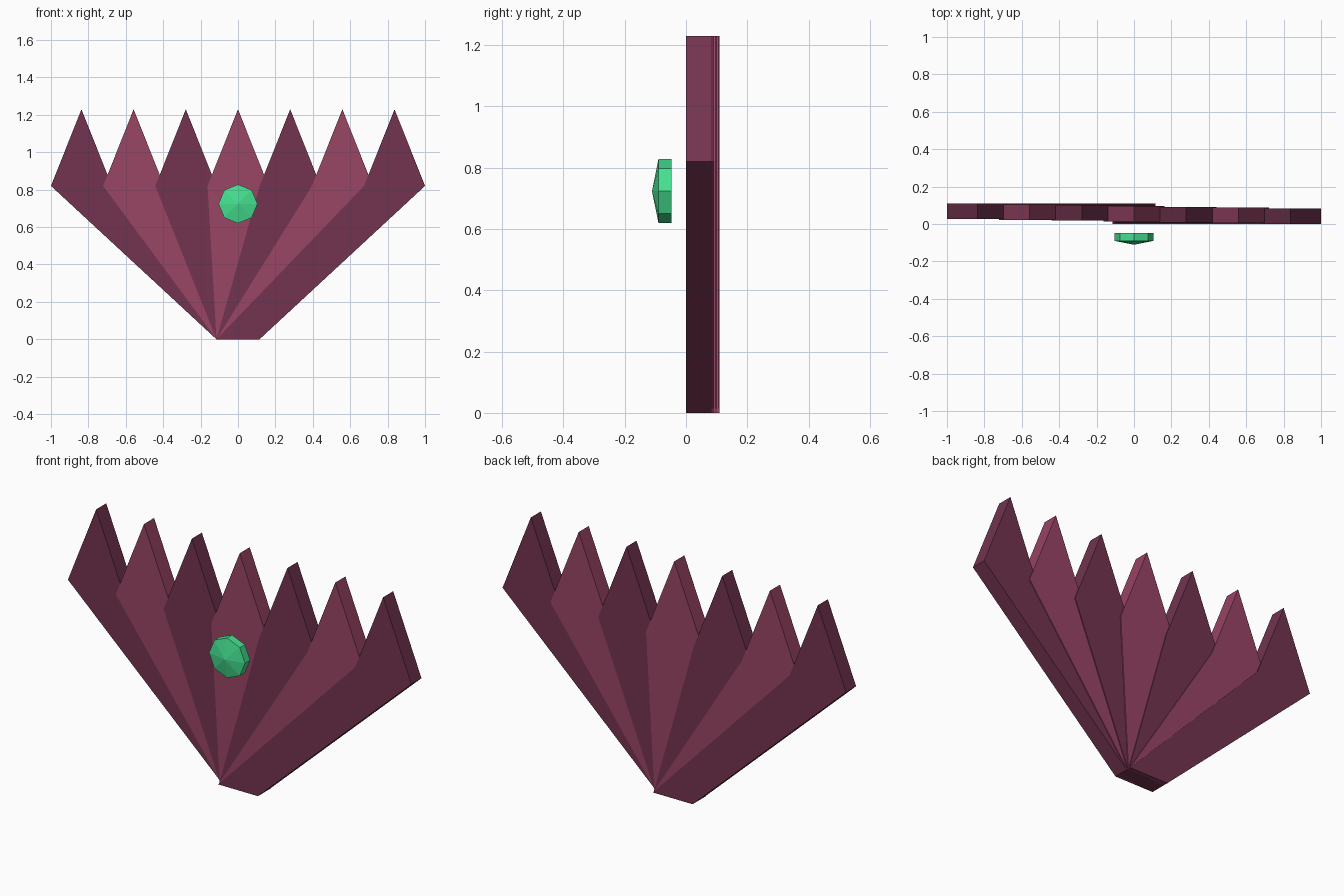
import bpy, bmesh
from math import radians
from mathutils import Matrix

if "Cube" in bpy.data.objects:
    bpy.data.objects.remove(bpy.data.objects["Cube"])


def material(name, rgb):
    m = bpy.data.materials.new(name)
    m.diffuse_color = (*rgb, 1)
    m.use_nodes = True
    m.node_tree.nodes["Principled BSDF"].inputs["Base Color"].default_value = m.diffuse_color
    return m


dark = material("dark_plum", (0.17, 0.034, 0.08))
light = material("light_plum", (0.32, 0.058, 0.13))
green = material("green", (0.06, 0.75, 0.28))


def add_object(name, bm, mat):
    bmesh.ops.recalc_face_normals(bm, faces=bm.faces)
    mesh = bpy.data.meshes.new(name)
    bm.to_mesh(mesh)
    bm.free()
    mesh.materials.append(mat)
    obj = bpy.data.objects.new(name, mesh)
    bpy.context.collection.objects.link(obj)
    return obj


# Fan blades: pointed pleats sharing one base, each stepped slightly forward
COUNT, SPACING, HALF, THICK, STEP = 7, 0.279, 0.163, 0.083, 0.0045
for i in range(COUNT):
    cx = (i - (COUNT - 1) / 2) * SPACING
    y = (COUNT - 1 - i) * STEP
    profile = [(-0.115, 0), (0.115, 0), (cx + HALF, 0.82), (cx, 1.23), (cx - HALF, 0.82)]
    bm = bmesh.new()
    face = bm.faces.new([bm.verts.new((x, y, z)) for x, z in profile])
    ext = bmesh.ops.extrude_face_region(bm, geom=[face], use_keep_orig=True)
    moved = [v for v in ext["geom"] if isinstance(v, bmesh.types.BMVert)]
    bmesh.ops.translate(bm, verts=moved, vec=(0, THICK, 0))
    add_object(f"fan_blade_{i + 1}", bm, light if i % 2 else dark)

# Gem: eight-sided disc with a shallow pointed front
bm = bmesh.new()
ring = bmesh.ops.create_circle(bm, cap_ends=True, segments=8, radius=0.104)
ext = bmesh.ops.extrude_face_region(bm, geom=bm.faces[:], use_keep_orig=True)
bmesh.ops.translate(bm, vec=(0, 0, 0.042),
                    verts=[v for v in ext["geom"] if isinstance(v, bmesh.types.BMVert)])
cap = [f for f in ext["geom"] if isinstance(f, bmesh.types.BMFace)]
poke = bmesh.ops.poke(bm, faces=cap)
bmesh.ops.translate(bm, vec=(0, 0, 0.021), verts=poke["verts"])
bmesh.ops.transform(bm, verts=bm.verts,
                    matrix=Matrix.Translation((0, -0.048, 0.724)) @ Matrix.Rotation(radians(90), 4, 'X'))
add_object("gem", bm, green)
